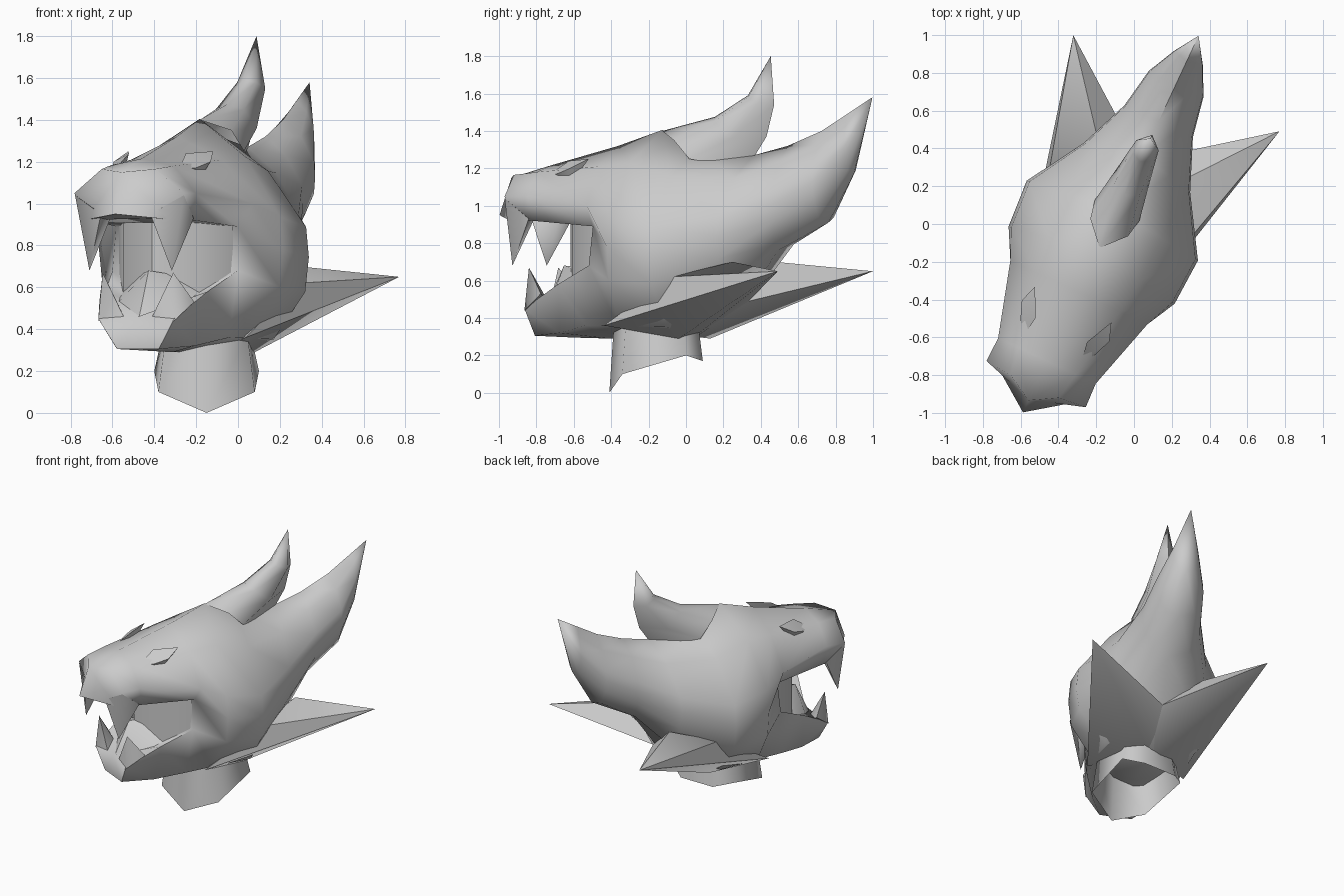
import bpy
import bmesh
import math
from mathutils import Matrix

default = bpy.data.objects.get("Cube")
if default:
    bpy.data.objects.remove(default)

grey = bpy.data.materials.new("plain grey")
grey.use_nodes = True
colour = (0.6, 0.6, 0.6, 1)
grey.diffuse_color = colour
grey.node_tree.nodes["Principled BSDF"].inputs["Base Color"].default_value = colour

# The head is symmetric about its own middle plane, which is turned on the neck
HEAD_TURN = Matrix.Translation((-0.123, 0, 0)) @ Matrix.Rotation(math.radians(-25), 4, "Z")


def finish(name, bm, mirrored=True, angle=75):
    """Mirror the half mesh, clean it and turn it into a shaded object."""
    bmesh.ops.remove_doubles(bm, verts=bm.verts, dist=0.001)
    if mirrored:
        geometry = bm.verts[:] + bm.edges[:] + bm.faces[:]
        bmesh.ops.mirror(bm, geom=geometry, matrix=Matrix.Identity(4),
                         merge_dist=0.001, axis="X")
    bmesh.ops.recalc_face_normals(bm, faces=bm.faces)
    mesh = bpy.data.meshes.new(name)
    bm.to_mesh(mesh)
    bm.free()
    mesh.materials.append(grey)
    obj = bpy.data.objects.new(name, mesh)
    bpy.context.collection.objects.link(obj)
    if mirrored:
        obj.matrix_world = HEAD_TURN
    bpy.ops.object.select_all(action="DESELECT")
    obj.select_set(True)
    bpy.context.view_layer.objects.active = obj
    bpy.ops.object.shade_smooth_by_angle(angle=math.radians(angle))
    return obj


def add_face(bm, points):
    return bm.faces.new([bm.verts.new(p) for p in points])


def add_loft(bm, rings, closed=False):
    """Bridge rings of equal length; a single point makes a tip."""
    for a, b in zip(rings, rings[1:]):
        count = len(a)
        for i in range(count if closed else count - 1):
            j = (i + 1) % count
            if len(b) == 1:
                add_face(bm, (a[i], a[j], b[0]))
            else:
                add_face(bm, (a[i], a[j], b[j], b[i]))


def hull(name, points, angle=60):
    """Mirrored pair of solid shapes spanned by a few corner points."""
    bm = bmesh.new()
    verts = [bm.verts.new(p) for p in points]
    result = bmesh.ops.convex_hull(bm, input=verts)
    loose = [v for v in result["geom_interior"] if isinstance(v, bmesh.types.BMVert)]
    bmesh.ops.delete(bm, geom=loose, context="VERTS")
    return finish(name, bm, angle=angle)


# Half cross-section of the skull: fraction of half width, fraction of the way down
PROFILE = ((0, 0), (.55, .16), (.97, .42), (1, .56), (.96, .72), (.62, .94), (0, 1))


def section(y_top, z_top, y_low, z_low, half, y_side):
    """Skull ring; the sides may lie ahead of or behind the middle line."""
    ring = []
    for w, t in PROFILE:
        y = y_top + (y_low - y_top) * t
        ring.append((w * half, y + (y_side - y) * w, z_top + (z_low - z_top) * t))
    return ring


# Head: skull flowing into the rear crest, with snout and lower jaw
mouth = [(0, -.4, 1.32), (.24, -.4, 1.21), (.4, -.4, 1), (.32, -.4, .89),
         (.33, -.42, .68), (.3, -.45, .36), (0, -.45, .29)]
skull = [
    mouth,
    section(-.14, 1.405, -.3, .29, .485, -.24),
    section(.08, 1.32, .05, .29, .5, .02),
    section(.4, 1.27, .36, .5, .31, .33),
    section(.6, 1.32, .54, .76, .2, .6),
    section(.8, 1.4, .84, .91, .16, .82),
    section(.95, 1.49, .99, 1.17, .085, .97),
    [(0, 1.1, 1.58)],
]
roof, floor = (0, -.4, .9), (0, -.42, .6)
snout = [
    [(.13, -.985, 1.02)],
    [(0, -1.03, 1.15), (.14, -.95, 1.165), (.29, -.935, 1.05), (.25, -.92, .92), (0, -1.1, .95)],
    [(0, -.8, 1.215), (.17, -.8, 1.18), (.285, -.8, 1.05), (.27, -.78, .92), (0, -.8, .93)],
    mouth[:4] + [roof],
]
jaw = [
    [(0, -.84, .46), (.2, -.86, .45), (.11, -.84, .305), (0, -.84, .305)],
    [(0, -.65, .48), (.27, -.63, .58), (.21, -.65, .32), (0, -.65, .295)],
    [floor] + mouth[4:],
]
bm = bmesh.new()
for rings in (skull, snout[1:], jaw):
    add_loft(bm, rings)
add_loft(bm, [snout[1], snout[0]], closed=True)
add_face(bm, jaw[0])
add_face(bm, (roof, mouth[3], mouth[4], floor))
finish("head", bm)

# Top horn: a curved spike on the middle line
bm = bmesh.new()
add_loft(bm, [
    [(0, -.14, 1.4), (.11, -.02, 1.35), (.13, .08, 1.25), (0, .36, 1.2)],
    [(0, .17, 1.475), (.075, .2, 1.45), (.09, .31, 1.36), (0, .475, 1.37)],
    [(0, .365, 1.59), (.05, .39, 1.58), (.065, .46, 1.55), (0, .52, 1.54)],
    [(0, .5, 1.8)],
])
finish("top_horn", bm, angle=80)

# Swept cheek spikes, rising from the jaw edge and meeting in a low notch behind
hull("cheek_spikes", [(.33, -.33, .36), (.41, .1, .62), (.27, .4, .7), (0, .37, .49),
                      (.2, .05, .29), (0, .05, .3), (.602, .822, .65)], angle=50)

# Fangs
hull("upper_fangs", [(.13, -.98, .95), (.287, -.936, 1.04), (.275, -.8, .93),
                     (.15, -.82, .94), (.217, -.923, .68)], angle=80)
hull("lower_fangs", [(.2, -.86, .44), (.07, -.84, .45), (.25, -.74, .53),
                     (.12, -.74, .46), (.186, -.84, .67)], angle=80)

# Raised almond eyes, sunk into the brow
hull("eyes", [(.167, -.727, 1.17), (.15, -.62, 1.24), (.223, -.47, 1.25),
              (.256, -.565, 1.2), (.22, -.66, 1.17), (.2, -.6, 1.1)])

# Tongue and wedge-shaped throat
hull("tongue", [(0, -.83, .45), (0, -.72, .68), (0, -.4, .66), (.2, -.7, .5), (.26, -.42, .62)])
hull("throat", [(x, y, z) for x, y in ((0, -.68), (.2, -.58), (.3, -.41), (0, -.4))
                for z in (.55, .91)])

# Neck: an open tube with a slanted lower rim, facing straight ahead
rim = [(-.15, -.41, 0), (.08, -.34, .1), (.1, 0, .2), (-.02, .09, .17),
       (-.28, .09, .17), (-.4, 0, .2), (-.38, -.34, .1)]
collar = [(-.15 + (x + .15) * .85, -.16 + (y + .16) * .9, .37) for x, y, z in rim]
bm = bmesh.new()
add_loft(bm, [rim, collar], closed=True)
finish("neck", bm, mirrored=False)
